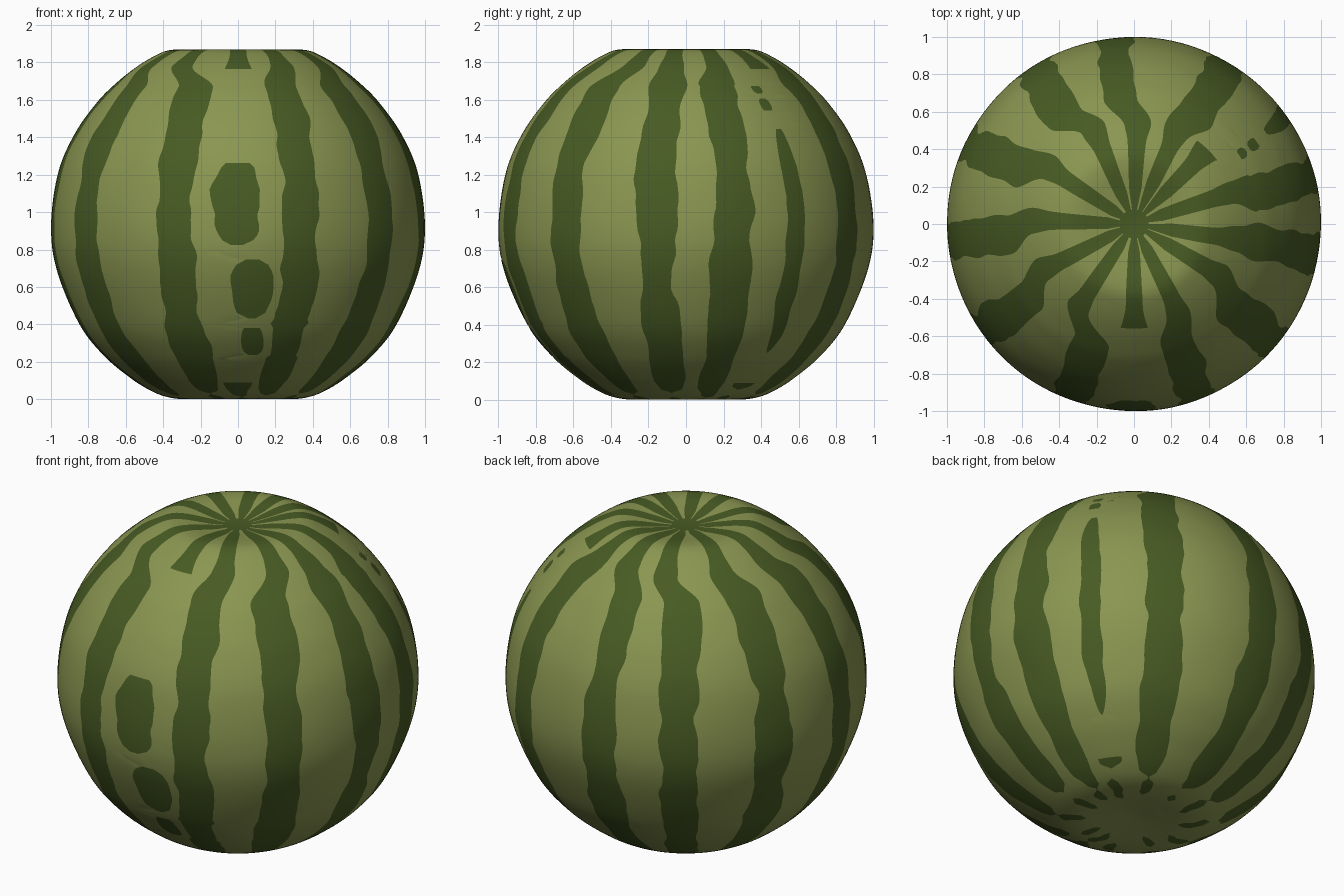
import bpy, bmesh, math
from mathutils import Vector, noise

if "Cube" in bpy.data.objects:
    bpy.data.objects.remove(bpy.data.objects["Cube"])

# Rind profile (radius, height) from top dimple to bottom dimple
PROFILE = [(0, 1.835), (.1, 1.841), (.2, 1.855), (.3, 1.868), (.38, 1.863), (.46, 1.828),
           (.55, 1.772), (.65, 1.692), (.75, 1.592), (.87, 1.423), (.96, 1.21), (1, .93),
           (.97, .69), (.85, .405), (.72, .236), (.58, .117), (.47, .047), (.38, .012),
           (.28, 0), (.15, .01), (0, .022)]

# Stripes: direction on the side, direction near the stalk (degrees)
STRIPES = [(-90, -90), (-70, -63), (-40, -31), (-9, -9), (14.5, 18), (35.5, 45), (60, 65),
           (96, 88), (123, 113), (154, 147), (185, 178), (215, 207), (250, 236)]
# Broken stripes as blobs: low z, high z, half width, sideways shift
BLOBS = {0: [(.82, 1.28, .125, -.01), (.43, .75, .115, .08), (.23, .40, .06, .08)],
         5: [(.25, 1.46, .06, 0), (1.53, 1.61, .035, -.03), (1.63, 1.68, .03, -.03)]}
IN_COLS, OUT_COLS = 4, 8


def material(name, rgb):
    m = bpy.data.materials.new(name)
    m.diffuse_color = (*rgb, 1)
    m.use_nodes = True
    m.node_tree.nodes["Principled BSDF"].inputs["Base Color"].default_value = m.diffuse_color
    return m


def smooth(a, b, x):
    t = max(0, min(1, (x - a) / (b - a)))
    return t * t * (3 - 2 * t)


def wobble(k, z, freq):
    return (noise.noise(Vector((k * 7.31 + .4, 3.7, z * freq)))
            + .5 * noise.noise(Vector((k * 5.17, 9.2, z * freq * 2.3))))


def resample(pts, n):
    vs = [Vector(p) for p in pts]
    vs = [Vector((-vs[1].x, vs[1].y))] + vs + [Vector((-vs[-2].x, vs[-2].y))]
    out = []
    for i in range(1, len(vs) - 2):
        a, b, c, d = vs[i - 1:i + 3]
        for j in range(n):
            t = j / n
            out.append(.5 * (2 * b + (c - a) * t + (2 * a - 5 * b + 4 * c - d) * t * t
                             + (3 * b - a - 3 * c + d) * t ** 3))
    return out[1:]


def stripe(k, r, z):
    """Centre angle, half width in units and whether the stripe shows here."""
    side, stalk = (math.radians(a) for a in STRIPES[k])
    if z > .93:
        s = smooth(.54 + .05 * wobble(k, 1, 3), .68, r)
        ang = stalk + (side - stalk) * s
        inner = .024 + .03 * (r / .58) + .016 * smooth(.44, .56, r)
        h = inner + (.1 - inner) * s
    else:
        ang = side
        h = .1 * smooth(0, .85, r) ** .6
    h *= 1 + .28 * wobble(k, z + 4, 5.5) * smooth(.3, .7, r)
    ang += .022 * wobble(k + 40, z, 4) * smooth(.2, .6, r)
    show = True
    if z < .93 and r < .55:                       # stripes break up underneath
        h *= .55 + .4 * smooth(.4, .55, r)
        end = .24 + .1 * wobble(k, 2, 3)
        gap = .42 + .08 * wobble(k, 5, 3)
        d = min(r - end, abs(r - gap) - (.025 if k % 2 else 0))
        h *= smooth(0, .04, d)
        show = d > 0
        ang += .12 * wobble(k + 20, r, 6) * (1 - smooth(.35, .55, r))
    elif k in BLOBS and not (z > .93 and r < .57):
        show = False
        for lo, hi, half, off in BLOBS[k]:
            u = abs((2 * z - lo - hi) / (hi - lo))
            if u < 1:
                h = half * (1 - u ** 3) ** .5 * (1 + .22 * wobble(k, z, 6))
                ang = side + off / r + .02 * wobble(k + 40, z, 4)
                show = True
    return ang, h, show


# Watermelon rind: columns follow the stripe edges so colours meet cleanly
rings = resample(PROFILE, 9)
n = len(STRIPES)
bm = bmesh.new()
rows, shown = [], []
for p in rings:
    r, z = p
    data = [stripe(k, r, z) for k in range(n)]
    cen = [d[0] for d in data]
    edges = []
    for k in range(n):
        nxt = cen[(k + 1) % n] + (math.tau if k == n - 1 else 0)
        prv = cen[k - 1] - (math.tau if k == 0 else 0)
        w = min(data[k][1] / r, .43 * min(nxt - cen[k], cen[k] - prv))
        w = max(w, .006)
        edges.append((cen[k] - w, cen[k] + w))
    row = []
    for k in range(n):
        a, b = edges[k]
        c = edges[(k + 1) % n][0] + (math.tau if k == n - 1 else 0)
        angs = [a + (b - a) * i / IN_COLS for i in range(IN_COLS)]
        angs += [b + (c - b) * i / OUT_COLS for i in range(OUT_COLS)]
        for t in angs:
            d = Vector((math.cos(t), math.sin(t), 0))
            q = 1 + .004 * noise.noise(Vector((d.x * 2, d.y * 2, z * 2)))
            row.append(bm.verts.new((r * q * d.x, r * q * d.y, z)))
    rows.append(row)
    shown.append([d[2] for d in data])

cols = len(rows[0])
for i in range(len(rows) - 1):
    for j in range(cols):
        j2 = (j + 1) % cols
        f = bm.faces.new((rows[i][j], rows[i + 1][j], rows[i + 1][j2], rows[i][j2]))
        k, c = divmod(j, IN_COLS + OUT_COLS)
        dark = c < IN_COLS and shown[i][k] and shown[i + 1][k]
        stalk_spot = rings[i].y > .93 and rings[i].x < .075
        f.material_index = int(dark or stalk_spot)

# Close both ends
for row, z, mat in ((rows[0], PROFILE[0][1], 1), (rows[-1], PROFILE[-1][1], 0)):
    tip = bm.verts.new((0, 0, z))
    for j in range(cols):
        bm.faces.new((row[j], row[(j + 1) % cols], tip)).material_index = mat

bmesh.ops.recalc_face_normals(bm, faces=bm.faces)
for f in bm.faces:
    f.smooth = True
mesh = bpy.data.meshes.new("watermelon_rind")
bm.to_mesh(mesh)
bm.free()
mesh.materials.append(material("light green rind", (.255, .305, .082)))
mesh.materials.append(material("dark green stripe", (.064, .105, .017)))
rind = bpy.data.objects.new("watermelon_rind", mesh)
bpy.context.collection.objects.link(rind)
